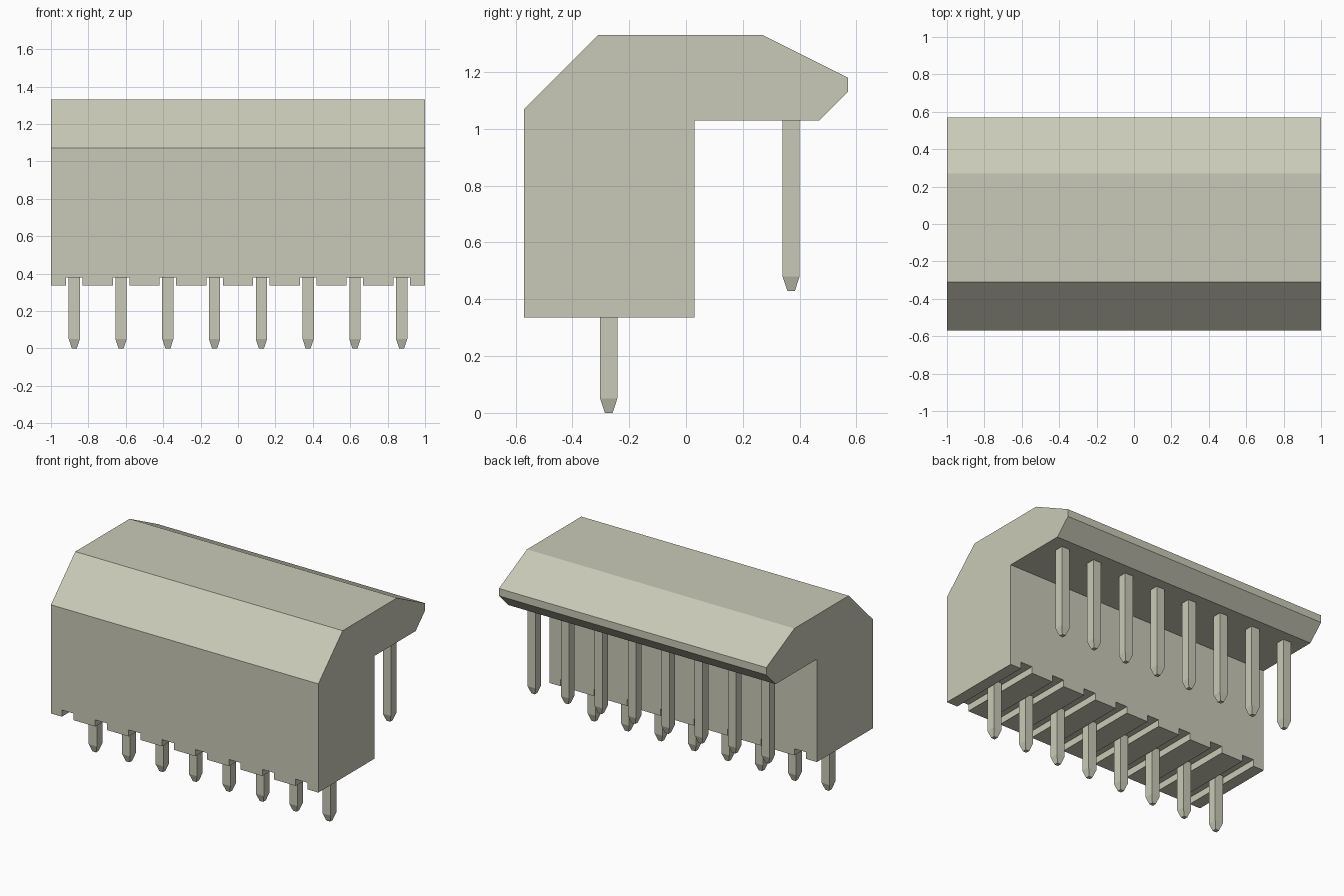
import bpy
import bmesh

cube = bpy.data.objects.get("Cube")
if cube:
    bpy.data.objects.remove(cube, do_unlink=True)

PIN_COUNT = 8
PITCH = 0.25
PIN_X = [(i - (PIN_COUNT - 1) / 2) * PITCH for i in range(PIN_COUNT)]

# One warm grey for the whole part
grey = bpy.data.materials.new("warm_grey")
grey.use_nodes = True
colour = (0.59, 0.59, 0.48, 1)
grey.diffuse_color = colour
grey.node_tree.nodes["Principled BSDF"].inputs["Base Color"].default_value = colour


def finish(name, bm):
    bmesh.ops.recalc_face_normals(bm, faces=bm.faces)
    mesh = bpy.data.meshes.new(name)
    bm.to_mesh(mesh)
    bm.free()
    mesh.materials.append(grey)
    obj = bpy.data.objects.new(name, mesh)
    bpy.context.collection.objects.link(obj)
    return obj


def add_box(bm, centre, size):
    verts = bmesh.ops.create_cube(bm, size=1)["verts"]
    bmesh.ops.scale(bm, verts=verts, vec=size)
    bmesh.ops.translate(bm, verts=verts, vec=centre)
    return verts


# Housing: side profile (y, z) extruded across the width
profile = [(-0.57, 0.335), (0.03, 0.335), (0.03, 1.03), (0.47, 1.03),
           (0.57, 1.13), (0.57, 1.18), (0.27, 1.33), (-0.31, 1.33), (-0.57, 1.07)]
bm = bmesh.new()
side = bm.faces.new([bm.verts.new((-1, y, z)) for y, z in profile])
extruded = bmesh.ops.extrude_face_region(bm, geom=[side], use_keep_orig=True)["geom"]
bmesh.ops.translate(bm, vec=(2, 0, 0),
                    verts=[v for v in extruded if isinstance(v, bmesh.types.BMVert)])
housing = finish("housing", bm)

# Grooves across the underside, one per pin
bm = bmesh.new()
for x in PIN_X:
    add_box(bm, (x, -0.27, 0.28), (0.088, 0.8, 0.2))
cutter = finish("groove_cutter", bm)
cutter.hide_render = True
cut = housing.modifiers.new("grooves", "BOOLEAN")
cut.operation = "DIFFERENCE"
cut.solver = "EXACT"
cut.object = cutter
bpy.context.view_layer.objects.active = housing
bpy.ops.object.modifier_apply(modifier=cut.name)
bpy.data.objects.remove(cutter, do_unlink=True)


# Square pins with tapered tips
def pin(name, x, y, bottom, top):
    bm = bmesh.new()
    shoulder = bottom + 0.05
    add_box(bm, (x, y, (shoulder + top) / 2), (0.06, 0.06, top - shoulder))
    base = min(bm.faces, key=lambda f: f.calc_center_median().z)
    tip = bmesh.ops.extrude_discrete_faces(bm, faces=[base])["faces"][0]
    for v in tip.verts:
        v.co = (x + (v.co.x - x) * 0.45, y + (v.co.y - y) * 0.45, bottom)
    finish(name, bm)


for i, x in enumerate(PIN_X, 1):
    pin(f"lower_pin_{i}", x, -0.272, 0, 0.38)
    pin(f"upper_pin_{i}", x, 0.37, 0.43, 1.03)
